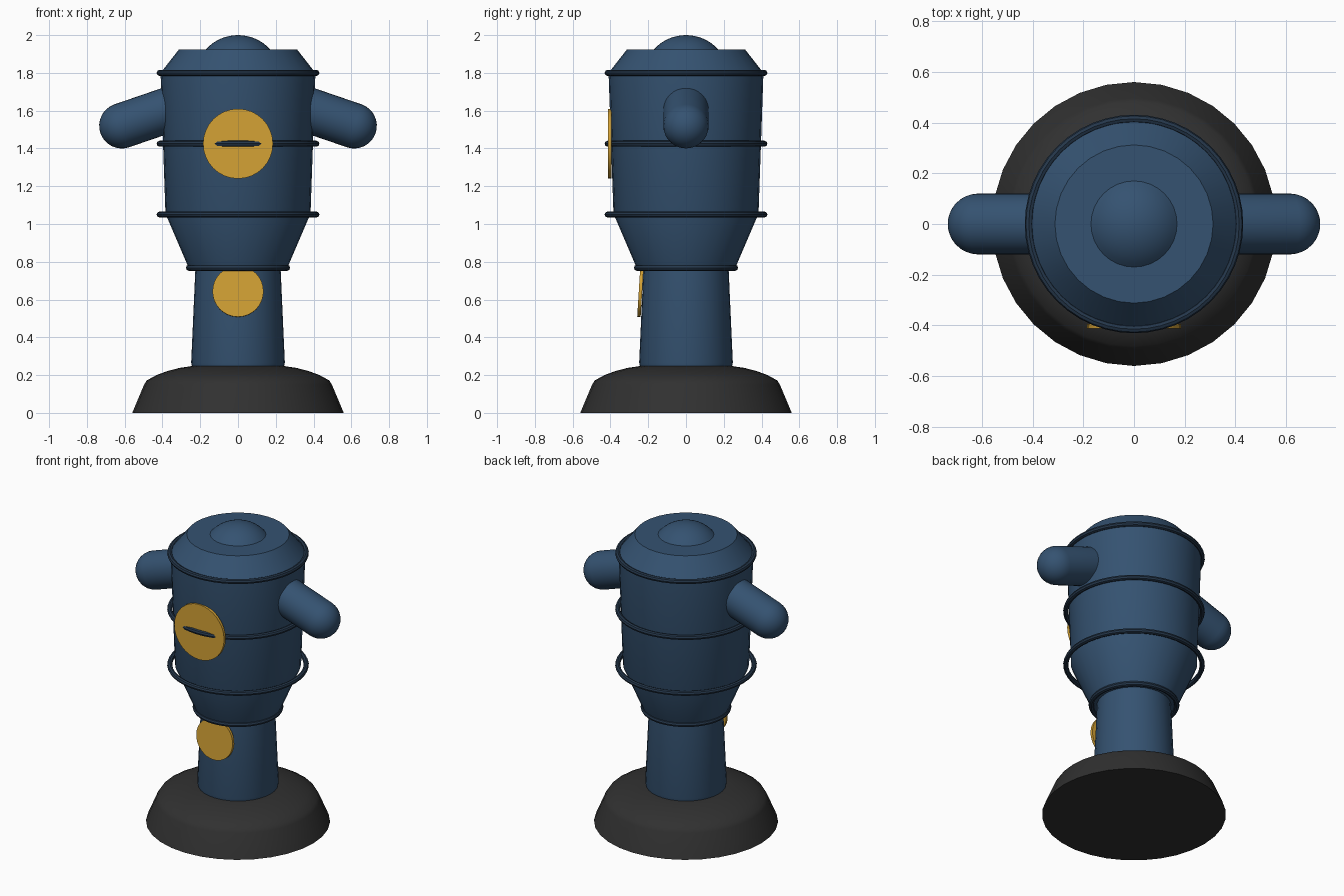
import bpy, bmesh, math
from mathutils import Matrix, Vector

if "Cube" in bpy.data.objects:
    bpy.data.objects.remove(bpy.data.objects["Cube"])


def material(name, rgb):
    m = bpy.data.materials.new(name)
    m.diffuse_color = (*rgb, 1)
    m.use_nodes = True
    m.node_tree.nodes["Principled BSDF"].inputs["Base Color"].default_value = m.diffuse_color
    return m


BLUE = material("blue_paint", (0.035, 0.085, 0.165))
TRIM = material("dark_blue_trim", (0.018, 0.038, 0.07))
GOLD = material("gold", (0.66, 0.36, 0.035))
BLACK = material("black_iron", (0.03, 0.03, 0.03))


def finish(name, bm, mat, matrix=Matrix(), angle=30):
    bmesh.ops.remove_doubles(bm, verts=bm.verts, dist=1e-5)
    bmesh.ops.recalc_face_normals(bm, faces=bm.faces)
    mesh = bpy.data.meshes.new(name)
    bm.to_mesh(mesh)
    bm.free()
    obj = bpy.data.objects.new(name, mesh)
    bpy.context.collection.objects.link(obj)
    obj.matrix_world = matrix
    mesh.materials.append(mat)
    bpy.ops.object.select_all(action='DESELECT')
    obj.select_set(True)
    bpy.context.view_layer.objects.active = obj
    bpy.ops.object.shade_smooth_by_angle(angle=math.radians(angle))
    return obj


def lathe(name, profile, mat, matrix=Matrix(), sides=32, closed=False):
    """Spin a (radius, height) profile around z."""
    bm = bmesh.new()
    vs = [bm.verts.new((r, 0, z)) for r, z in profile]
    pairs = list(zip(vs, vs[1:])) + ([(vs[-1], vs[0])] if closed else [])
    es = [bm.edges.new(p) for p in pairs]
    bmesh.ops.spin(bm, geom=vs + es, cent=(0, 0, 0), axis=(0, 0, 1),
                   angle=2 * math.pi, steps=sides)
    return finish(name, bm, mat, matrix)


def arc(r, zc, a0, a1, n):
    """Arc of a circle centred on the axis, angles in degrees from horizontal."""
    pts = [math.radians(a0 + (a1 - a0) * i / n) for i in range(n + 1)]
    return [(max(r * math.cos(a), 0), zc + r * math.sin(a)) for a in pts]


# Flared base with rounded shoulder
lathe("base", [(0, 0), (0.56, 0), (0.497, 0.15), (0.483, 0.172), (0.43, 0.201),
               (0.375, 0.221), (0.31, 0.238), (0.25, 0.247), (0, 0.25)], BLACK)

# Tapered stem with a small foot chamfer
lathe("stem", [(0, 0.24), (0.242, 0.24), (0.248, 0.265), (0.224, 0.80), (0, 0.80)], BLUE)

# Barrel: lower cone, body and bevelled cap
lathe("barrel", [(0, 0.765), (0.26, 0.765), (0.384, 1.055), (0.41, 1.80),
                 (0.312, 1.925), (0, 1.925)], BLUE)

# Dome on the cap
lathe("top_dome", [(0, 1.91), (0.17, 1.91)] + arc(0.23, 1.77, 42, 90, 8), BLUE)

# Trim rings
for name, z, radius in (("neck_ring", 0.768, 0.26), ("lower_ring", 1.05, 0.415),
                        ("middle_ring", 1.425, 0.415), ("upper_ring", 1.80, 0.415)):
    circle = [(radius + 0.016 * math.cos(i * math.pi / 4),
               z + 0.016 * math.sin(i * math.pi / 4)) for i in range(8)]
    lathe(name, circle, TRIM, sides=48, closed=True)

# Side outlets: drooping capsules
for name, s in (("left_outlet", -1), ("right_outlet", 1)):
    start, end = Vector((s * 0.30, 0, 1.628)), Vector((s * 0.615, 0, 1.52))
    d = end - start
    turn = d.to_track_quat('Z', 'Y').to_matrix().to_4x4()
    lathe(name, [(0, 0), (0.12, 0)] + arc(0.12, d.length, 0, 90, 8), BLUE,
          Matrix.Translation(start) @ turn)

# Front plates
for name, r, y, z, tilt in (("upper_plate", 0.185, -0.403, 1.425, 0),
                            ("lower_plate", 0.135, -0.241, 0.643, 3.5)):
    lathe(name, [(0, -0.009), (r, -0.009), (r, 0.009), (0, 0.009)], GOLD,
          Matrix.Translation((0, y, z)) @ Matrix.Rotation(math.radians(90 - tilt), 4, 'X'))
